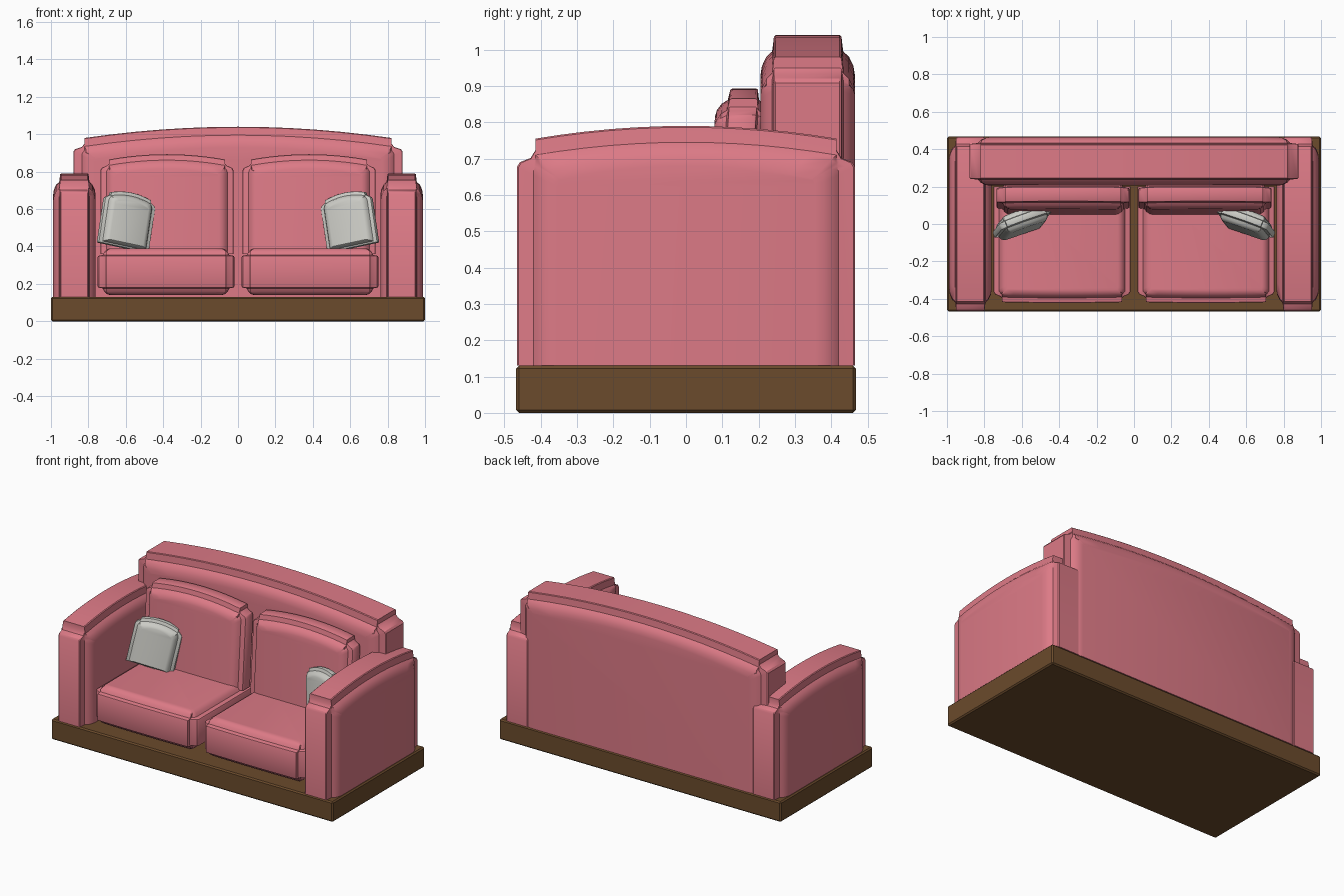
import bpy, bmesh
from mathutils import Matrix, Vector

if "Cube" in bpy.data.objects:
    bpy.data.objects.remove(bpy.data.objects["Cube"])


def material(name, rgb):
    m = bpy.data.materials.new(name)
    m.diffuse_color = (*rgb, 1)
    m.use_nodes = True
    m.node_tree.nodes["Principled BSDF"].inputs["Base Color"].default_value = m.diffuse_color
    return m


PINK = material("pink fabric", (0.72, 0.195, 0.24))
BROWN = material("brown wood", (0.147, 0.070, 0.025))
GREY = material("light grey fabric", (0.60, 0.60, 0.56))


def finish(name, bm, mat, angle=0.6):
    bmesh.ops.recalc_face_normals(bm, faces=bm.faces)
    me = bpy.data.meshes.new(name)
    bm.to_mesh(me)
    bm.free()
    me.materials.append(mat)
    me.shade_smooth()
    me.set_sharp_from_angle(angle=angle)
    ob = bpy.data.objects.new(name, me)
    bpy.context.collection.objects.link(ob)
    return ob


def outline(w, v0, vs, vc, vt, n, e, foot):
    """Upright panel with notched shoulders and an arched top, shrunk by e."""
    m = max(n - e, 0.006)
    w, top = w - e, vt - e
    vs = vs - e * 0.5
    vc = vc - e
    vs = min(vs, vc - 0.006)
    b = v0 + e * foot
    k = w - m
    half = [(w, b), (w, vs - 0.012), (w - m * 0.15, vs), (w - m * 0.75, vs + 0.012),
            (k, vs + (vc - vs) * 0.5), (k, vc)]
    arch = [(k * (1 - i / 6), vc + (top - vc) * (1 - (1 - i / 6) ** 2)) for i in range(1, 12)]
    return half + arch + [(-u, v) for u, v in reversed(half)]


# depth from the face and inset, from the flat panel out to the rim
EDGE = [(0.0, 0.11), (0.004, 0.085), (0.016, 0.06), (0.032, 0.045), (0.035, 0.022), (0.037, 0.004), (0.042, 0.0)]


def cushion(name, mat, place, w, v0, vs, vc, vt, n, t0, t1, foot=0.0, ke=1.0, kt=1.0):
    """Upholstered slab lofted through its thickness t0..t1."""
    rings = [(t0 + t * kt, e * ke) for t, e in EDGE]
    rings += [(t1 - t * kt, e * ke) for t, e in reversed(EDGE)]
    bm = bmesh.new()
    loops = []
    for t, e in rings:
        loops.append([bm.verts.new(place(u, v, t)) for u, v in outline(w, v0, vs, vc, vt, n, e, foot)])
    count = len(loops[0])
    for a, b in zip(loops, loops[1:]):
        for i in range(count):
            j = (i + 1) % count
            bm.faces.new((a[i], a[j], b[j], b[i]))
    bm.faces.new(loops[0])
    bm.faces.new(loops[-1])
    return finish(name, bm, mat)


# wooden base
bm = bmesh.new()
bmesh.ops.create_cube(bm, size=1, matrix=Matrix.Translation((0, 0, 0.065)) @ Matrix.Diagonal((2, 0.935, 0.13, 1)))
bmesh.ops.bevel(bm, geom=bm.edges[:], offset=0.008, segments=1, affect='EDGES')
finish("base", bm, BROWN, 0.3)

# backrest
cushion("backrest", PINK, lambda u, v, t: (u, t, v),
        0.88, 0.13, 0.92, 0.98, 1.04, 0.06, 0.205, 0.465)

for side, s in (("left", -1), ("right", 1)):
    # armrest
    cushion(side + "_armrest", PINK, lambda u, v, t: (s * t, u, v),
            0.465, 0.13, 0.69, 0.755, 0.79, 0.05, 0.762, 0.988)
    # seat cushion, its notched edge facing forward
    cushion(side + "_seat_cushion", PINK, lambda u, v, t: (s * 0.385 + u, -v, t),
            0.365, -0.2, 0.375, 0.418, 0.422, 0.045, 0.14, 0.39, ke=0.6, kt=1.1)
    # back cushion, leaning slightly
    cushion(side + "_back_cushion", PINK, lambda u, v, t: (s * 0.38 + u, t - (0.89 - v) * 0.07, v),
            0.355, 0.36, 0.82, 0.865, 0.893, 0.045, 0.085, 0.235, ke=0.7)
    # throw pillow, turned towards the middle and leaning on the arm
    turn = (Matrix.Translation((s * 0.595, 0.015, 0.54)) @ Matrix.Rotation(-s * 0.36, 4, 'Z')
            @ Matrix.Rotation(-0.12, 4, 'X') @ Matrix.Rotation(-s * 0.2, 4, 'Y'))
    cushion(side + "_throw_pillow", GREY, lambda u, v, t: turn @ Vector((u, t, v)),
            0.145, -0.15, 0.10, 0.13, 0.15, 0.03, -0.05, 0.05, foot=0.4, ke=0.45, kt=0.9)
